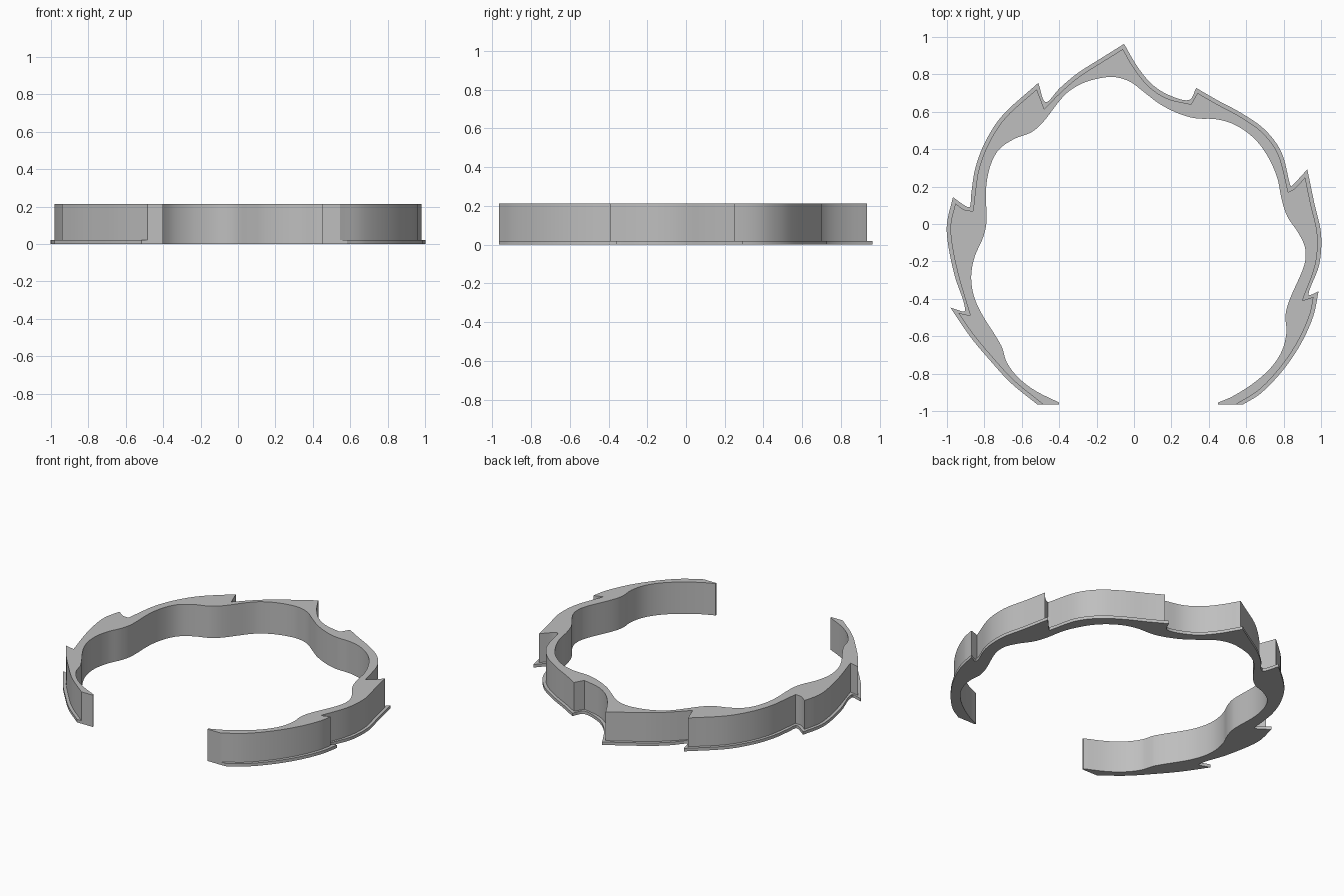
import bpy
import bmesh
import math
from mathutils import Vector

if "Cube" in bpy.data.objects:
    bpy.data.objects.remove(bpy.data.objects["Cube"], do_unlink=True)

FRONT = -.965       # plane of the two open ends
LIP = .02           # width and thickness of the base lip
HEIGHT = .213
STEPS = 6           # curve samples per control span

# Outer outline of the band, as smooth chains that meet in sharp corners
outer_chains = [
    [(-.485, FRONT), (-.645, -.835), (-.76, -.71), (-.86, -.59), (-.94, -.475)],
    [(-.875, -.49)],
    [(-.94, -.27), (-.975, -.1), (-.98, 0), (-.955, .11)],
    [(-.905, .075), (-.86, .07)],
    [(-.85, .16), (-.83, .29), (-.78, .425), (-.69, .565), (-.52, .72)],
    [(-.48, .615)],
    [(-.385, .71), (-.29, .79), (-.18, .86), (-.06, .935)],
    [(.005, .825), (.085, .73), (.18, .67), (.305, .64)],
    [(.34, .7)],
    [(.435, .645), (.565, .575), (.685, .49), (.77, .375), (.825, .17)],
    [(.86, .19), (.915, .25)],
    [(.945, .105), (.98, -.055), (.97, -.215), (.9, -.41)],
    [(.96, -.39)],
    [(.94, -.485), (.875, -.63), (.78, -.77), (.665, -.89), (.545, FRONT)],
]

# Wavy inner outline
inner_points = [
    (-.4, -.955), (-.53, -.89), (-.62, -.82), (-.68, -.74), (-.71, -.65),
    (-.82, -.47), (-.86, -.37), (-.87, -.27), (-.85, -.17), (-.81, -.08),
    (-.79, 0), (-.79, .2), (-.765, .32), (-.72, .4), (-.64, .455),
    (-.55, .49), (-.49, .54), (-.37, .69), (-.28, .75), (-.18, .78),
    (-.1, .785), (-.02, .76), (.06, .7), (.14, .64), (.24, .59),
    (.33, .565), (.44, .56), (.54, .53), (.64, .46), (.71, .37),
    (.765, .25), (.79, .13), (.82, .04), (.88, -.05), (.915, -.13),
    (.91, -.22), (.83, -.41), (.81, -.49), (.815, -.58), (.79, -.68),
    (.73, -.77), (.64, -.85), (.53, -.92), (.45, -.955),
]


def smooth_path(points, corners):
    """Curve through the points, with a break in direction at each corner."""
    last = len(points) - 1
    path = []
    for i in range(last):
        start, end = points[i], points[i + 1]
        length = (end - start).length

        def slope(k):
            if k in corners or k in (0, last):
                return end - start
            before, here, after = points[k - 1:k + 2]
            span = (here - before).length + (after - here).length
            return (after - before) * (length / span)

        a, b = slope(i), slope(i + 1)
        for s in range(STEPS):
            t = s / STEPS
            bend = t * t * (3 - 2 * t)
            path.append(start.lerp(end, bend)
                        + a * (t * (1 - t) ** 2) - b * (t * t * (1 - t)))
    path.append(points[last])
    return path


def side(start, end):
    """Outward direction of a piece of the outline."""
    d = (end - start).normalized()
    return Vector((-d.y, d.x))


def widen(points, distance):
    """Push an open outline outward, keeping both ends on the front plane."""
    result = []
    last = len(points) - 1
    for i, p in enumerate(points):
        if i in (0, last):
            n = side(points[0], points[1]) if i == 0 else side(points[i - 1], p)
            result.append(p + Vector((distance / n.x, 0)))
            continue
        n1, n2 = side(points[i - 1], p), side(p, points[i + 1])
        mid = (n1 + n2).normalized()
        result.append(p + mid * min(distance / max(mid.dot(n1), .1), distance * 2.5))
    return result


def is_convex(points, k):
    before, here, after = points[k - 1:k + 2]
    return side(before, here).dot(after - here) < 0


# Outlines: the lip keeps outward tips sharp and rounds the notches
outer, corners = [], set()
for chain in outer_chains:
    outer += [Vector(p) for p in chain]
    corners.add(len(outer) - 1)
corners.discard(len(outer) - 1)
tips = {k for k in corners if is_convex(outer, k)}

wall_path = smooth_path(outer, corners)
lip_path = smooth_path(widen(outer, LIP), tips)
inner = [Vector(p) for p in inner_points]
inner_path = smooth_path(inner, set())
inner_path.insert(0, Vector((inner[0].x, FRONT)))
inner_path.append(Vector((inner[-1].x, FRONT)))

bm = bmesh.new()


def rail(path, z):
    return [bm.verts.new((p.x, p.y, z)) for p in path]


def skin(lower, upper):
    for i in range(len(lower) - 1):
        bm.faces.new((lower[i], lower[i + 1], upper[i + 1], upper[i]))


lip_bottom, lip_top = rail(lip_path, 0), rail(lip_path, LIP)
wall_bottom, wall_top = rail(wall_path, LIP), rail(wall_path, HEIGHT)
inner_bottom, inner_top = rail(inner_path, 0), rail(inner_path, HEIGHT)

# Lip edge, step, outer wall and inner wall
skin(lip_bottom, lip_top)
skin(lip_top, wall_bottom)
skin(wall_bottom, wall_top)
skin(inner_top, inner_bottom)

# Underside, top and the two end faces
bm.faces.new(lip_bottom + inner_bottom[::-1])
bm.faces.new(wall_top + inner_top[::-1])
rails = (lip_bottom, lip_top, wall_bottom, wall_top, inner_top, inner_bottom)
for end in (0, -1):
    bm.faces.new([r[end] for r in rails])
bmesh.ops.recalc_face_normals(bm, faces=bm.faces)

mesh = bpy.data.meshes.new("wavy_band")
bm.to_mesh(mesh)
bm.free()
band = bpy.data.objects.new("wavy_band", mesh)
bpy.context.collection.objects.link(band)

# Plain grey material
grey = bpy.data.materials.new("plain_grey")
grey.use_nodes = True
colour = (.52, .52, .52, 1)
grey.diffuse_color = colour
for node in grey.node_tree.nodes:
    if node.type == "BSDF_PRINCIPLED":
        node.inputs["Base Color"].default_value = colour
mesh.materials.append(grey)

bpy.ops.object.select_all(action="DESELECT")
band.select_set(True)
bpy.context.view_layer.objects.active = band
bpy.ops.object.shade_smooth_by_angle(angle=math.radians(30))
